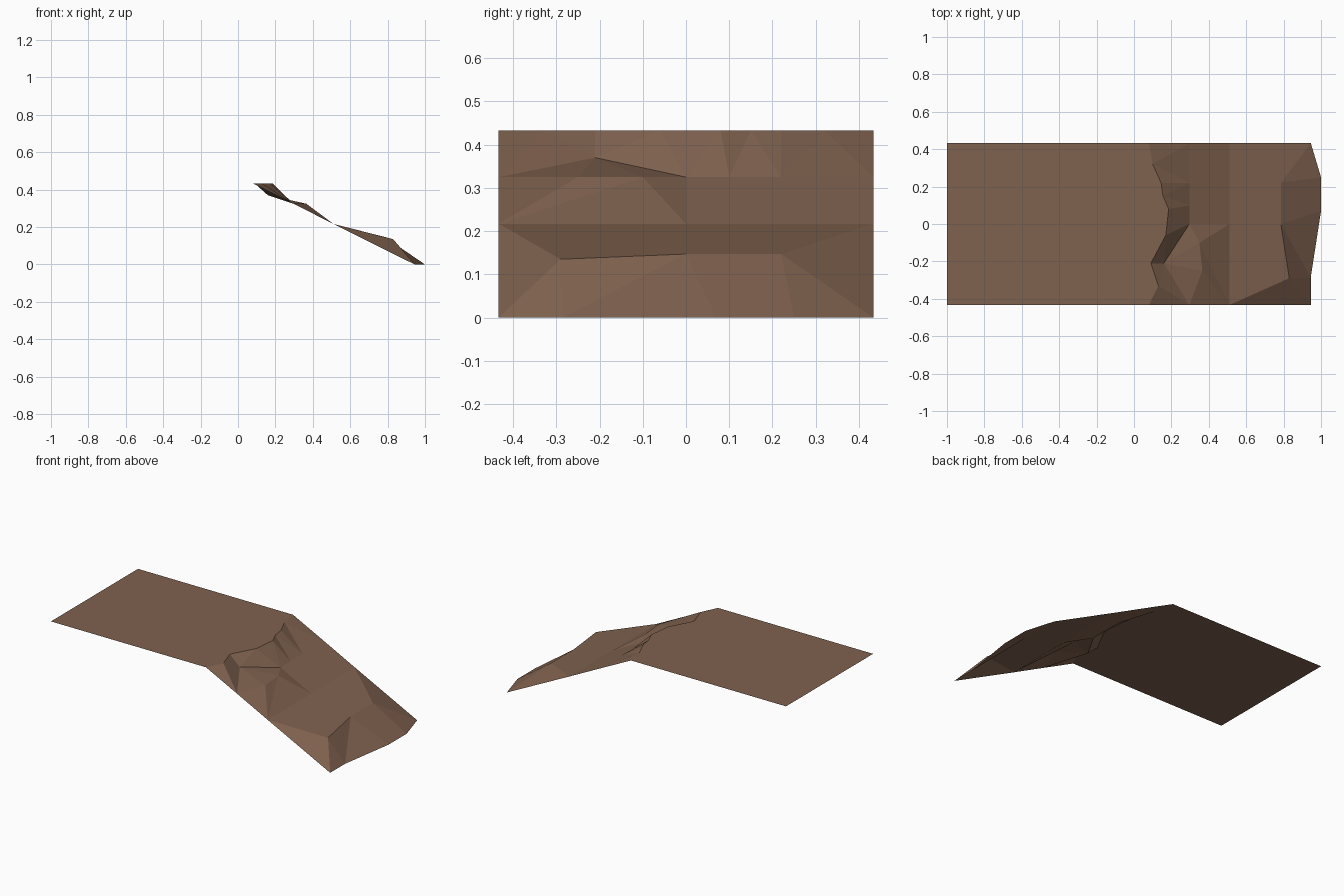
import bpy, bmesh

if "Cube" in bpy.data.objects:
    bpy.data.objects.remove(bpy.data.objects["Cube"])

W = 0.433   # half width, also the height of the plateau
earth = bpy.data.materials.new("earth_brown")
earth.diffuse_color = (0.215, 0.122, 0.078, 1)
earth.use_nodes = True
earth.node_tree.nodes["Principled BSDF"].inputs["Base Color"].default_value = earth.diffuse_color

bm = bmesh.new()
cache = {}


def row(points):
    """Turn points into shared vertices."""
    return [cache.setdefault(p, None) or cache.update({p: bm.verts.new(p)}) or cache[p]
            for p in points]


def face(verts):
    """Add an upward face, skipping slivers where rows share vertices."""
    if len(set(verts)) < len(verts):
        return
    f = bm.faces.new(verts)
    f.normal_update()
    if f.normal.z < 0:
        f.normal_flip()


def stitch(a, b):
    """Join an upper row to a lower row with triangles, sweeping along y."""
    i = j = 0
    while i < len(a) - 1 or j < len(b) - 1:
        ya = a[i + 1].co.y if i < len(a) - 1 else 9
        yb = b[j + 1].co.y if j < len(b) - 1 else 9
        if yb <= ya:
            face([a[i], b[j], b[j + 1]])
            j += 1
        else:
            face([a[i], b[j], a[i + 1]])
            i += 1


# Contour rows from the broken rim down to the toe
rim = row([(x, y, W) for x, y in [
    (0.08, -W), (0.13, -0.33), (0.09, -0.21), (0.17, -0.06), (0.185, 0.08),
    (0.155, 0.15), (0.145, 0.22), (0.10, 0.32), (0.08, W)]])
right_half = [(0.296, y, 0.325) for y in (0, 0.1, 0.22, W)]
corner = (0.296, -W, 0.325)
ledge = row([corner, (0.16, -0.21, 0.37)] + right_half)
bulge = row([corner, (0.365, -0.25, 0.325), (0.35, -0.1, 0.325)] + right_half)
waist = row([(0.51, y, 0.217) for y in (-W, 0, W)])
lower = row([(0.51, -W, 0.217), (0.83, -0.29, 0.135), (0.785, 0, 0.147),
             (0.785, 0.22, 0.147), (0.51, W, 0.217)])
toe = row([(x, y, 0) for x, y in [
    (0.945, -W), (0.945, -0.285), (1, 0.07), (1, 0.25), (0.945, W)]])

# Flat plateau
face(row([(-1, W, W), (-1, -W, W)]) + rim)

# Faceted slope
rows = [rim, ledge, bulge, waist, lower, toe]
for upper, below in zip(rows, rows[1:]):
    stitch(upper, below)

mesh = bpy.data.meshes.new("cliff_slope")
bm.to_mesh(mesh)
bm.free()
mesh.materials.append(earth)
bpy.context.collection.objects.link(bpy.data.objects.new("cliff_slope", mesh))
